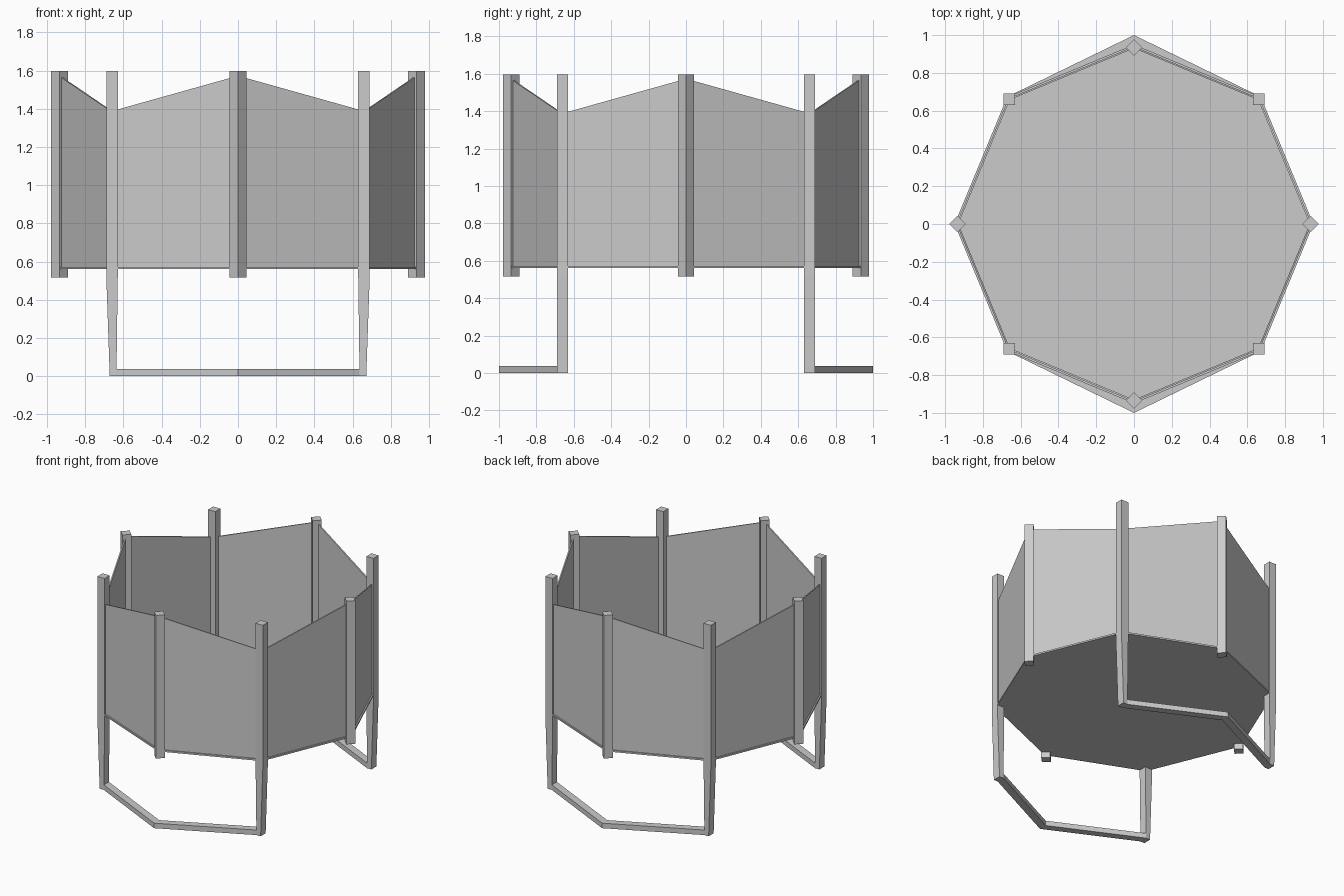
import bpy
from math import cos, sin, pi
from mathutils import Vector

if "Cube" in bpy.data.objects:
    bpy.data.objects.remove(bpy.data.objects["Cube"])

TOP = 1.597
POST_LOW = 0.517
R_POST = 0.935


def loft(name, rings):
    """Closed solid through a series of equal-length point rings."""
    n = len(rings[0])
    verts = [p for ring in rings for p in ring]
    faces = [tuple(range(n))[::-1],
             tuple(range((len(rings) - 1) * n, len(rings) * n))]
    for k in range(len(rings) - 1):
        for i in range(n):
            j = (i + 1) % n
            faces.append((k * n + i, k * n + j, (k + 1) * n + j, (k + 1) * n + i))
    mesh = bpy.data.meshes.new(name)
    mesh.from_pydata(verts, [], faces)
    # make normals point outwards
    import bmesh
    bm = bmesh.new()
    bm.from_mesh(mesh)
    bmesh.ops.recalc_face_normals(bm, faces=bm.faces)
    bm.to_mesh(mesh)
    bm.free()
    obj = bpy.data.objects.new(name, mesh)
    bpy.context.collection.objects.link(obj)
    return obj


def rect(x0, x1, y0, y1, z):
    return [(x0, y0, z), (x1, y0, z), (x1, y1, z), (x0, y1, z)]


def polar(r, a, z):
    return Vector((r * cos(a), r * sin(a), z))


# Long corner legs, tapered in x below the floor
for sx in (-1, 1):
    for sy in (-1, 1):
        name = f"{'front' if sy < 0 else 'back'}_{'left' if sx < 0 else 'right'}_leg"
        y0, y1 = sy * 0.63, sy * 0.69
        loft(name, [rect(sx * 0.637, sx * 0.672, y0, y1, 0),
                    rect(sx * 0.63, sx * 0.69, y0, y1, POST_LOW),
                    rect(sx * 0.63, sx * 0.69, y0, y1, TOP)])

# Bent foot bars joining each pair of legs
for sy, side in ((-1, "front"), (1, "back")):
    rings = []
    for x, y in ((-0.637, 0.66), (0, 0.97), (0.637, 0.66)):
        rings.append([(x, sy * (y + dy), z) for dy, z in
                      ((-0.03, 0), (0.03, 0), (0.03, 0.038), (-0.03, 0.038))])
    loft(side + "_foot_bar", rings)

# Short diamond posts on the axes
for k, side in enumerate(("right", "back", "left", "front")):
    c = polar(R_POST, k * pi / 2, 0)
    loft(side + "_short_post",
         [[c + polar(0.044, i * pi / 2, z) for i in range(4)] for z in (POST_LOW, TOP)])

# Thin sloped wall panels between posts
for k in range(8):
    a, b = k * pi / 4, (k + 1) * pi / 4
    tops = (1.573, 1.387) if k % 2 == 0 else (1.387, 1.573)
    rings = [[polar(R_POST + d, ang, z) for d, z in
              ((-0.005, 0.572), (0.005, 0.572), (0.005, t), (-0.005, t))]
             for ang, t in zip((a, b), tops)]
    loft(f"wall_panel_{k + 1}", rings)

# Octagonal floor
loft("floor", [[polar(0.95, i * pi / 4, z) for i in range(8)] for z in (0.56, 0.572)])
